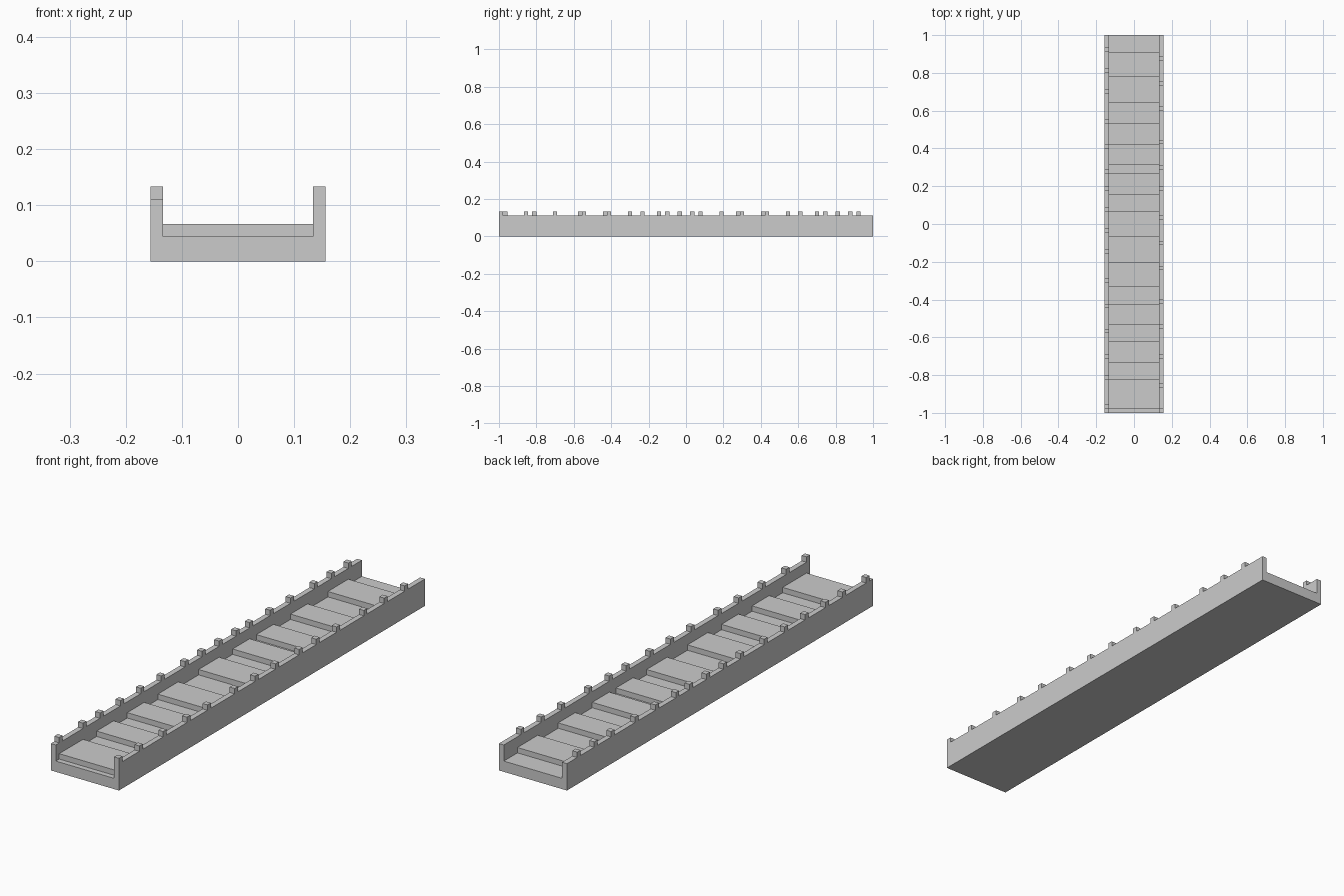
import bpy, bmesh

if "Cube" in bpy.data.objects:
    bpy.data.objects.remove(bpy.data.objects["Cube"])

U = 2 / 90           # one block of the model's grid
HALF_W, HALF_L = 7, 45


def finish(name, bm):
    bmesh.ops.recalc_face_normals(bm, faces=bm.faces)
    mesh = bpy.data.meshes.new(name)
    bm.to_mesh(mesh)
    bm.free()
    obj = bpy.data.objects.new(name, mesh)
    bpy.context.collection.objects.link(obj)
    return obj


def box(name, x0, x1, y0, y1, z0, z1):
    """Box in grid units; y counts from the front end."""
    bm = bmesh.new()
    bmesh.ops.create_cube(bm, size=1)
    for v in bm.verts:
        v.co.x = (x1 if v.co.x > 0 else x0) * U
        v.co.y = ((y1 if v.co.y > 0 else y0) - HALF_L) * U
        v.co.z = (z1 if v.co.z > 0 else z0) * U
    return finish(name, bm)


# Trough: U-shaped section extruded along the length
profile = [(-7, 0), (7, 0), (7, 5), (6, 5), (6, 2), (-6, 2), (-6, 5), (-7, 5)]
bm = bmesh.new()
face = bm.faces.new([bm.verts.new((x * U, -HALF_L * U, z * U)) for x, z in profile])
ext = bmesh.ops.extrude_face_region(bm, geom=[face], use_keep_orig=True)
bmesh.ops.translate(bm, vec=(0, 2 * HALF_L * U, 0),
                    verts=[g for g in ext["geom"] if isinstance(g, bmesh.types.BMVert)])
finish("bridge_trough", bm)

# Raised deck planks: (start, end) along the length
planks = [(1, 8), (12, 17), (21, 26), (30, 36), (42, 48),
          (52, 57), (59, 64), (69, 74), (80, 86)]
for i, (a, b) in enumerate(planks):
    box(f"deck_plank_{i}", -6, 6, a, b, 2, 3)

# Small posts on top of both side walls
left = [1, 8, 13, 19, 25, 31, 38, 43, 48, 53, 57, 63, 69, 76, 81, 86]
right = [0, 6, 13, 20, 26, 34, 40, 46, 53, 58, 64, 72, 78, 84]
for side, x, starts in (("left", -7, left), ("right", 6, right)):
    for i, y in enumerate(starts):
        box(f"{side}_wall_post_{i}", x, x + 1, y, y + 1, 5, 6)
